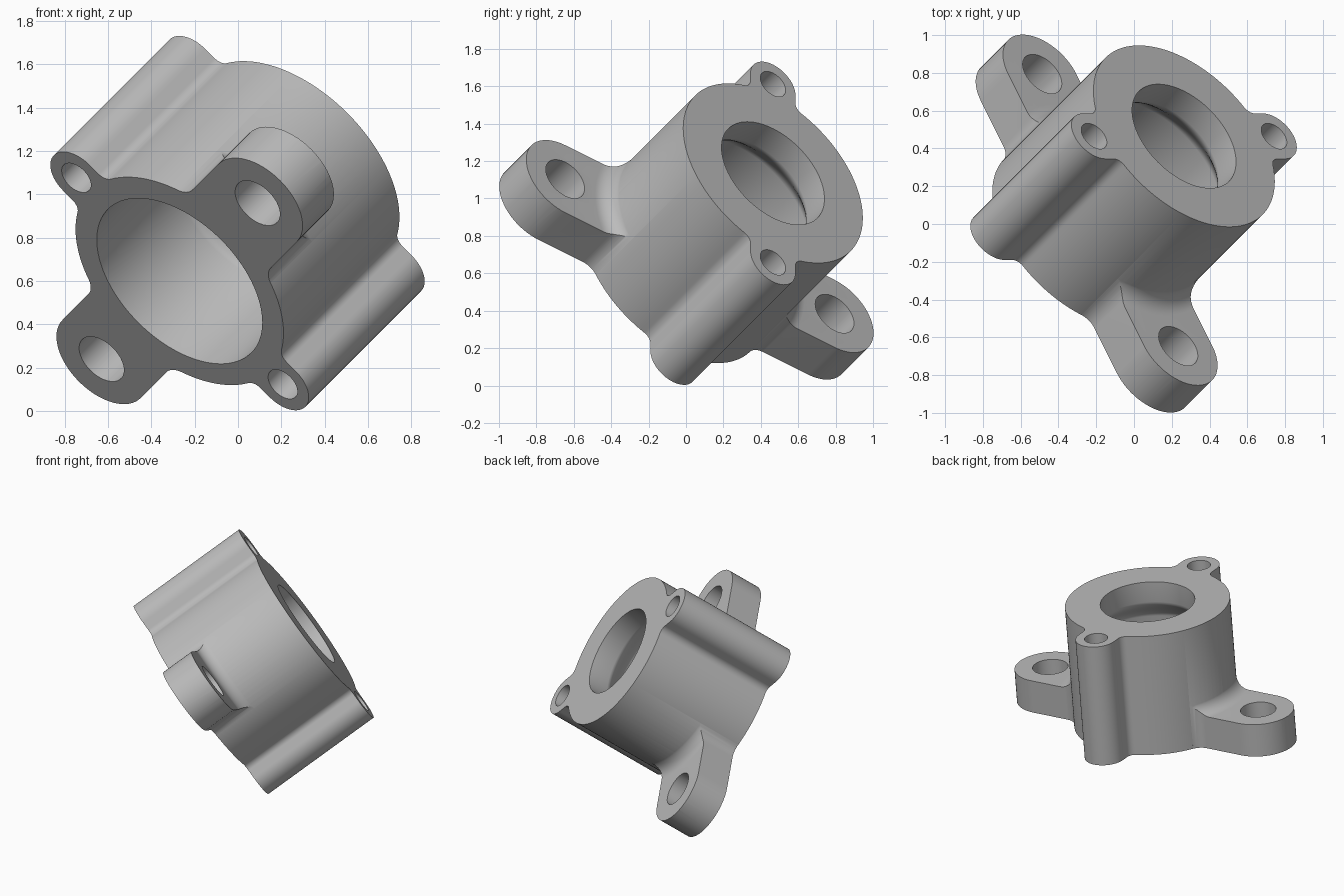
import bpy, bmesh, math
from mathutils import Matrix, Vector

if "Cube" in bpy.data.objects:
    bpy.data.objects.remove(bpy.data.objects["Cube"])

LENGTH, BODY_R = 0.927, 0.588          # main barrel
BOSS_D, BOSS_R, BOSS_HOLE = 0.674, 0.147, 0.083
EAR_D, EAR_R, EAR_HOLE, EAR_T = 0.882, 0.255, 0.127, 0.25

grey = bpy.data.materials.new("grey_metal")
grey.diffuse_color = (0.5, 0.5, 0.5, 1)
grey.use_nodes = True
grey.node_tree.nodes["Principled BSDF"].inputs["Base Color"].default_value = grey.diffuse_color


def arc(cx, cy, r, a0, a1, n):
    return [(cx + r * math.cos(a0 + (a1 - a0) * i / n),
             cy + r * math.sin(a0 + (a1 - a0) * i / n)) for i in range(n + 1)]


def lug(d, r, f):
    """Rounded lug along +x, filleted into the barrel; returns outline and tangent angle."""
    cy = r + f
    cx = math.sqrt((BODY_R + f) ** 2 - cy ** 2)
    t = math.atan2(cy, cx)
    fillet = arc(cx, -cy, f, math.pi - t, math.pi / 2, 10)
    tip = arc(d, 0, r, -math.pi / 2, math.pi / 2, 32)
    return fillet + tip + [(x, -y) for x, y in reversed(fillet)], t


def finish(name, bm):
    bmesh.ops.recalc_face_normals(bm, faces=bm.faces)
    me = bpy.data.meshes.new(name)
    bm.to_mesh(me)
    bm.free()
    me.materials.append(grey)
    ob = bpy.data.objects.new(name, me)
    bpy.context.collection.objects.link(ob)
    return ob


def extrude(name, pts, z0, z1):
    bm = bmesh.new()
    f = bm.faces.new([bm.verts.new((x, y, z0)) for x, y in pts])
    g = bmesh.ops.extrude_face_region(bm, geom=[f])
    top = [v for v in g["geom"] if isinstance(v, bmesh.types.BMVert)]
    bmesh.ops.translate(bm, verts=top, vec=(0, 0, z1 - z0))
    return finish(name, bm)


def revolve(name, prof, n=96):
    """Closed (r, z) profile swept around the axis."""
    bm = bmesh.new()
    rings = [[bm.verts.new((r * math.cos(math.tau * i / n), r * math.sin(math.tau * i / n), z))
              for r, z in prof] for i in range(n)]
    m = len(prof)
    for i in range(n):
        a, b = rings[i], rings[(i + 1) % n]
        for j in range(m):
            k = (j + 1) % m
            bm.faces.new((a[j], b[j], b[k], a[k]))
    bmesh.ops.remove_doubles(bm, verts=bm.verts, dist=1e-6)
    return finish(name, bm)


def boolean(ob, other, op):
    mod = ob.modifiers.new(op, 'BOOLEAN')
    mod.operation, mod.solver, mod.object = op, 'EXACT', other
    bpy.context.view_layer.objects.active = ob
    bpy.ops.object.modifier_apply(modifier=mod.name)
    bpy.data.objects.remove(other, do_unlink=True)


# Barrel with two full-length screw bosses
side, t = lug(BOSS_D, BOSS_R, 0.06)
half = side + arc(0, 0, BODY_R, t, math.pi - t, 64)[1:-1]
housing = extrude("housing", half + [(-x, -y) for x, y in half], 0, LENGTH)

# Two mounting ears at the base, with a coved top joining the barrel
outline, t = lug(EAR_D, EAR_R, 0.1)
x, y = outline[-1]
outline += [(x * 0.9, y * 0.9), (x * 0.9, -y * 0.9)]
for s in (1, -1):
    ear = extrude("mounting_ear", [(-s * y, s * x) for x, y in outline], 0, EAR_T + 0.1)
    cove = arc(BODY_R + 0.098, EAR_T + 0.1, 0.1, -math.pi / 2, -math.pi, 10)
    cutter = revolve("cove_cutter", [(1.4, EAR_T)] + cove + [(BODY_R - 0.002, 0.5), (1.4, 0.5)])
    boolean(ear, cutter, 'DIFFERENCE')
    boolean(housing, ear, 'UNION')

# Stepped main bore with a smooth shoulder
R0, R1, Z0, Z1 = 0.468, 0.337, 0.60, 0.77
shoulder = []
for i in range(13):
    u = i / 12
    shoulder.append((R0 + (R1 - R0) * u * u * (3 - 2 * u), Z0 + (Z1 - Z0) * u))
bore = revolve("bore_cutter", [(0, -0.1), (R0, -0.1)] + shoulder + [(R1, 1.1), (0, 1.1)])
boolean(housing, bore, 'DIFFERENCE')

# Screw holes in bosses and ears
for s in (1, -1):
    for cx, cy, r in ((s * BOSS_D, 0, BOSS_HOLE), (0, s * EAR_D, EAR_HOLE)):
        hole = extrude("hole_cutter", arc(cx, cy, r, 0, math.tau, 40)[:-1], -0.1, 1.1)
        boolean(housing, hole, 'DIFFERENCE')

# Tilt the axis along the cube diagonal
w = Vector((1, 1, 1)).normalized()
p = Vector((1, 0, -1)).normalized()
q = w.cross(p)
rot = Matrix((p, q, w)).transposed().to_4x4()
housing.data.transform(Matrix.Translation((-0.27, -0.07, 0.60)) @ rot)

bpy.ops.object.select_all(action='DESELECT')
housing.select_set(True)
bpy.context.view_layer.objects.active = housing
bpy.ops.object.shade_smooth_by_angle(angle=math.radians(30))
